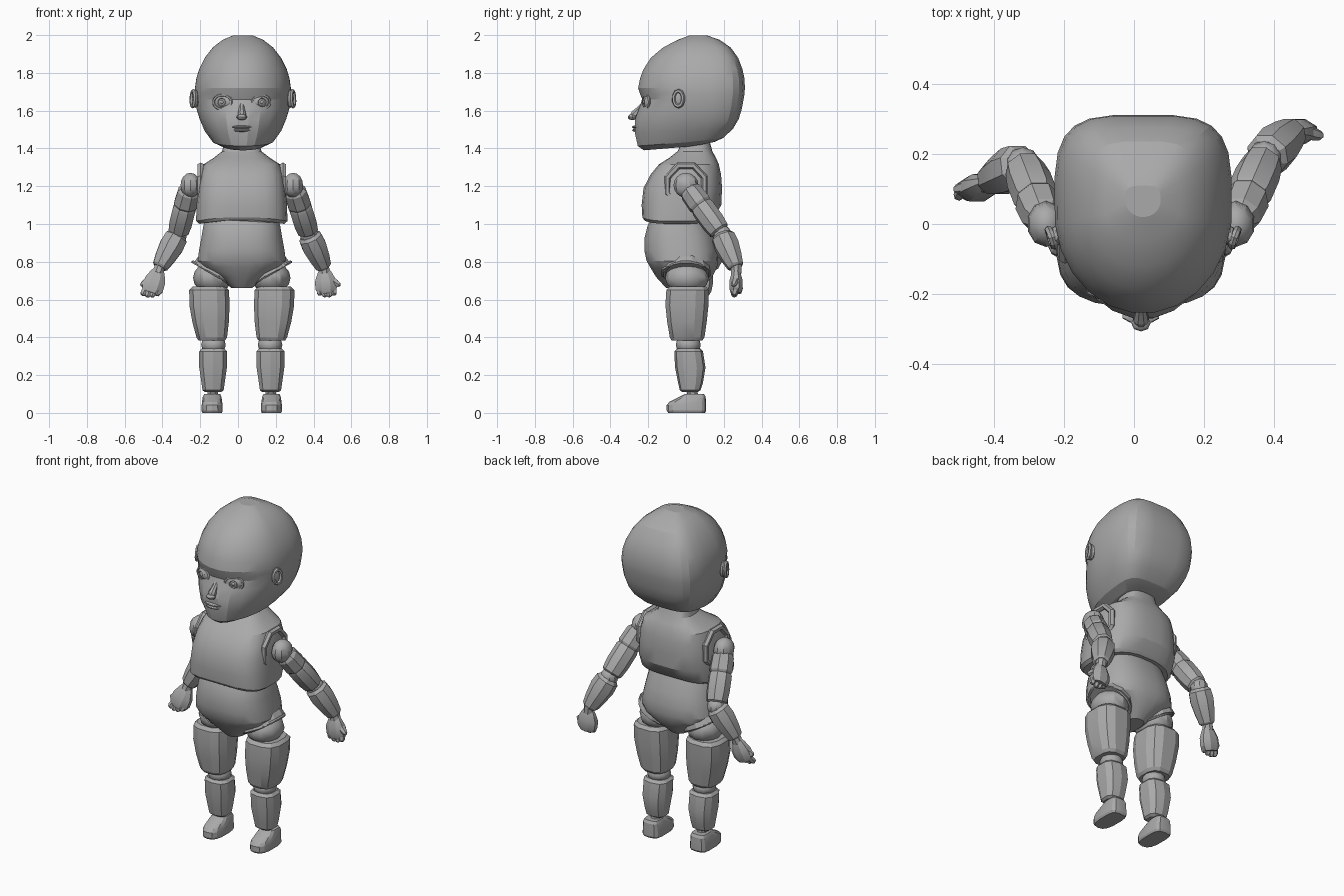
import bpy, bmesh, math
from mathutils import Vector, Matrix

if "Cube" in bpy.data.objects:
    bpy.data.objects.remove(bpy.data.objects["Cube"])

CX = 0.02  # body midline
grey = bpy.data.materials.new("doll_grey")
grey.diffuse_color = (0.4, 0.4, 0.4, 1)
grey.use_nodes = True
grey.node_tree.nodes["Principled BSDF"].inputs["Base Color"].default_value = grey.diffuse_color


def finish(name, bm, angle=24):
    bmesh.ops.recalc_face_normals(bm, faces=bm.faces[:])
    me = bpy.data.meshes.new(name)
    bm.to_mesh(me)
    bm.free()
    me.materials.append(grey)
    ob = bpy.data.objects.new(name, me)
    bpy.context.collection.objects.link(ob)
    bpy.ops.object.select_all(action='DESELECT')
    ob.select_set(True)
    bpy.context.view_layer.objects.active = ob
    bpy.ops.object.shade_smooth_by_angle(angle=math.radians(angle))
    return ob


def loft(name, rings, angle=24):
    """Skin a list of equal-length point rings and cap both ends."""
    bm = bmesh.new()
    vs = [[bm.verts.new(p) for p in r] for r in rings]
    n = len(vs[0])
    for a, b in zip(vs, vs[1:]):
        for i in range(n):
            j = (i + 1) % n
            bm.faces.new((a[i], a[j], b[j], b[i]))
    bm.faces.new(vs[0])
    bm.faces.new(vs[-1])
    return finish(name, bm, angle)


def section(z, hw, yf, yb, yc=None, nf=2.8, nb=2.8, dz=0.0, arch=0.0, n=24, x=CX):
    """Horizontal superellipse with separate front and back depth."""
    yc = (yf + yb) / 2 if yc is None else yc
    pts = []
    for i in range(n):
        a = 2 * math.pi * (i + 0.5) / n
        c, s = math.cos(a), math.sin(a)
        e = 2 / (nf if s < 0 else nb)
        px = math.copysign(abs(c) ** e, c)
        py = math.copysign(abs(s) ** e, s)
        y = yc + py * ((yc - yf) if s < 0 else (yb - yc))
        pts.append((x + hw * px, y, z + dz * py + arch * (1 - px * px)))
    return pts


def limb(name, p0, p1, prof, sides=8, flat=1.0, angle=24):
    """Tapered segment from p0 to p1; prof holds (fraction, radius)."""
    p0, p1 = Vector(p0), Vector(p1)
    d = (p1 - p0).normalized()
    u = Vector((0, 1, 0)).cross(d).normalized()
    v = d.cross(u)
    rings = []
    for t, r in prof:
        c = p0.lerp(p1, t)
        rings.append([c + u * r * math.cos(a) + v * r * flat * math.sin(a)
                      for a in (2 * math.pi * (k + 0.5) / sides for k in range(sides))])
    return loft(name, rings, angle)


def ball(name, loc, scale, rot=None, seg=12, angle=30):
    bm = bmesh.new()
    bmesh.ops.create_uvsphere(bm, u_segments=seg, v_segments=8, radius=1)
    m = Matrix.Translation(loc) @ (rot or Matrix()) @ Matrix.Diagonal((*scale, 1))
    bmesh.ops.transform(bm, matrix=m, verts=bm.verts)
    return finish(name, bm, angle)


def ring(name, loc, axis, rx, ry, minor, n=16, m=6):
    """Closed rim around an axis."""
    q = Vector(axis).to_track_quat('Z', 'Y').to_matrix().to_4x4()
    M = Matrix.Translation(loc) @ q
    bm = bmesh.new()
    g = []
    for i in range(n):
        a = 2 * math.pi * (i + 0.5) / n
        g.append([bm.verts.new(M @ Vector(((rx + minor * math.cos(b)) * math.cos(a),
                                           (ry + minor * math.cos(b)) * math.sin(a),
                                           minor * math.sin(b))))
                  for b in (2 * math.pi * k / m for k in range(m))])
    for i in range(n):
        for k in range(m):
            A, B, l = g[i], g[(i + 1) % n], (k + 1) % m
            bm.faces.new((A[k], B[k], B[l], A[l]))
    return finish(name, bm)


# Head: pointed oval at the face, squarish at the back
HX = CX + .006
HEAD = [(1.412, .105, -.225, .15, .022), (1.435, .16, -.258, .20, .022), (1.495, .205, -.274, .25, .01),
        (1.555, .23, -.272, .28, 0), (1.61, .247, -.252, .297, 0), (1.66, .253, -.234, .306, 0),
        (1.69, .255, -.246, .311, 0), (1.72, .255, -.256, .313, 0), (1.77, .248, -.246, .311, 0),
        (1.82, .233, -.227, .30, 0), (1.88, .203, -.188, .277, 0), (1.935, .16, -.122, .237, 0),
        (1.975, .108, -.045, .178, 0), (1.999, .05, .02, .11, 0)]
loft("head", [section(z, w, f, b, .04 if z < 1.99 else .065, 2, 3.8, dz, x=HX)
              for z, w, f, b, dz in HEAD], 18)

# Face
limb("nose", (CX, -.212, 1.65), (CX, -.283, 1.568), [(0, .012), (.5, .016), (.85, .023), (1.05, .016)], 8)
ball("nose_tip", (CX, -.284, 1.566), (.028, .024, .016), seg=8)
ball("upper_lip", (CX, -.264, 1.513), (.055, .022, .009), seg=10)
ball("lower_lip", (CX, -.263, 1.496), (.045, .022, .009), seg=10)
for s, side in ((-1, "left"), (1, "right")):
    nrm = Vector((s * .35, -1, 0)).normalized()
    rot = nrm.to_track_quat('Z', 'Y').to_matrix().to_4x4()
    e = Vector((CX + s * .10, -.206, 1.645))
    ball(side + "_eyeball", e, (.046, .036, .020), rot, 16)
    ring(side + "_eyelid", e + nrm * .005, nrm, .050, .037, .008)
    ring(side + "_iris_rim", e + nrm * .017, nrm, .022, .022, .004, 14, 4)
    ball(side + "_pupil", e + nrm * .018, (.010, .010, .007), rot, 10)
    # Ear: bowl with a raised rim
    ear = Vector((HX + s * .25, -.035, 1.663))
    out = Vector((s, -.35, .05)).normalized()
    ball(side + "_ear", ear, (.018, .030, .048), seg=10)
    ring(side + "_ear_rim", ear + out * .014, out, .026, .041, .011, 10)

# Chest with neck
CHEST = [(1.0, .225, -.222, .135, .022), (1.015, .243, -.232, .15, .022), (1.10, .241, -.236, .188, 0),
         (1.19, .232, -.226, .192, 0), (1.26, .222, -.19, .187, 0), (1.315, .205, -.145, .175, 0),
         (1.35, .15, -.09, .16, 0), (1.385, .105, -.045, .14, 0), (1.46, .085, -.01, .12, 0)]
loft("chest", [section(z, w, f, b, nf=3.2, nb=2.8, arch=a) for z, w, f, b, a in CHEST])

# Pelvis, closing at the crotch
PELVIS = [(1.04, .19, -.18, .11), (.99, .205, -.205, .13), (.93, .215, -.22, .155), (.86, .228, -.222, .172),
          (.805, .235, -.21, .172), (.77, .215, -.19, .165), (.72, .125, -.16, .14), (.66, .055, -.105, .08)]
loft("pelvis", [section(z, w, f, b, nf=2.5, nb=2.5) for z, w, f, b in PELVIS])

# Legs
for s, side in ((-1, "left"), (1, "right")):
    x = CX + s * .155
    # Flared sleeve and rim around the leg opening
    limb(side + "_leg_sleeve", (x - s * .06, 0, .85), (x - s * .004, 0, .738),
         [(0, .08), (.5, .112), (1, .124)], 12, 1.08)
    ring(side + "_leg_opening", (x - s * .004, 0, .738), (s * .5, 0, -.87), .116, .125, .009)
    ball(side + "_hip_joint", (x, .005, .715), (.103, .115, .085))
    THIGH = [(.668, .09, -.09, .108, .018), (.65, .108, -.107, .124, .018), (.57, .109, -.112, .122, .016),
             (.48, .099, -.102, .112, .01), (.40, .083, -.088, .10, .004), (.383, .072, -.078, .088, .004)]
    loft(side + "_thigh", [section(z, w, f, b, n=12, x=x + s * o) for z, w, f, b, o in THIGH], 20)
    ball(side + "_knee", (x - s * .005, .012, .36), (.065, .066, .052))
    SHIN = [(.34, .062, -.048, .075), (.325, .077, -.062, .09), (.24, .076, -.058, .103),
            (.16, .064, -.042, .09), (.12, .058, -.033, .077), (.11, .045, -.02, .06)]
    loft(side + "_shin", [section(z, w, f, b, n=10, x=x - s * .003) for z, w, f, b in SHIN], 20)
    limb(side + "_ankle", (x - s * .003, .03, .13), (x, .04, .07), [(0, .03), (1, .03)])
    # Foot with rounded toe and sloping instep
    FOOT = [(0, .052, -.094, .1), (.012, .057, -.102, .107), (.042, .056, -.102, .107),
            (.058, .054, -.088, .106), (.085, .05, -.035, .104), (.1, .043, -.005, .095)]
    loft(side + "_foot", [section(z, w, f, b, n=14, x=x + s * .002, nf=2.6, nb=4) for z, w, f, b in FOOT], 20)

# Arms: each is posed on its own (shoulder, elbow, wrist, hand end)
POSE = {"left": (-1, (-.252, .0, 1.205), (-.318, .17, .945), (-.415, .125, .77), (-.468, .09, .615)),
        "right": (1, (.292, .0, 1.205), (.375, .19, .945), (.455, .265, .77), (.472, .265, .615))}
for side, (s, sh, el, wr, tip) in POSE.items():
    sh, el, wr, tip = map(Vector, (sh, el, wr, tip))
    ring(side + "_shoulder_socket", (CX + s * .218, .0, 1.205), (1, 0, 0), .105, .112, .018, 8)
    ball(side + "_shoulder", sh, (.055, .066, .066), seg=10)
    limb(side + "_upper_arm", sh, el, [(.08, .048), (.14, .062), (.38, .066), (.42, .059), (.46, .065),
                                       (.75, .065), (.92, .058), (.95, .045)])
    ball(side + "_elbow", el, (.05, .05, .05), seg=10)
    limb(side + "_forearm", el, wr, [(.02, .05), (.1, .065), (.35, .069), (.7, .058), (.95, .046), (1, .036)])
    limb(side + "_wrist", wr, wr.lerp(tip, .2), [(-.5, .03), (1, .03)])
    # Mitten palm, curled fingers and thumb
    limb(side + "_palm", wr, tip, [(.08, .03), (.2, .042), (.45, .06), (.72, .062), (.88, .048)], 8, .62)
    for i in range(4):
        b = wr.lerp(tip, .72) + Vector(((i - 1.5) * .025, 0, 0))
        k = tip + Vector(((i - 1.5) * .024, -.012, .008 * abs(i - 1.5)))
        limb(side + "_finger_%d" % (i + 1), b, k, [(0, .017), (.7, .018), (1, .014), (1.15, .006)], 6)
    t = wr.lerp(tip, .4) + Vector((s * .03, 0, 0))
    limb(side + "_thumb", t, t + Vector((s * .042, -.012, -.03)), [(0, .02), (.6, .019), (1, .014), (1.15, .006)], 6)
